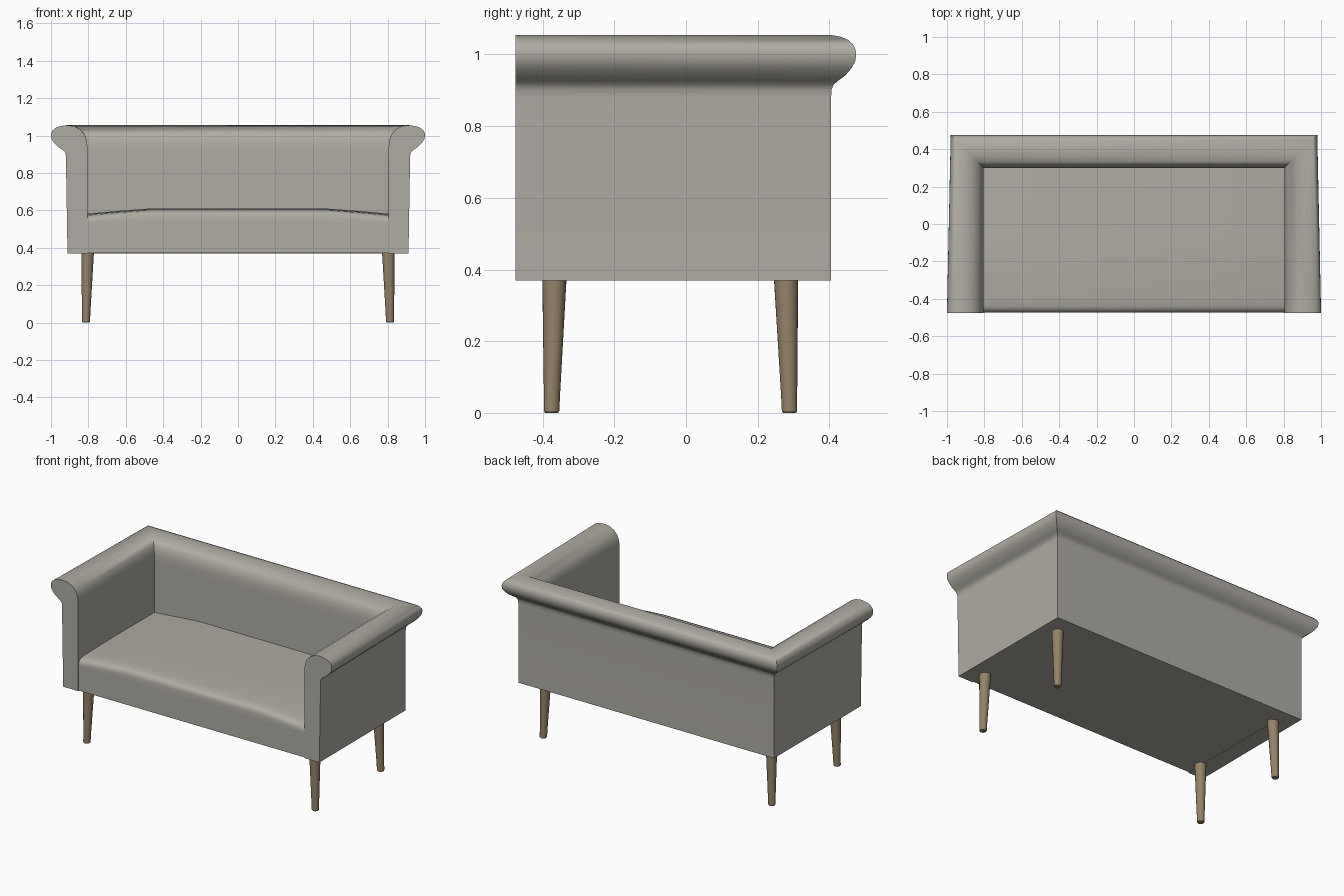
import bpy, bmesh, math
from mathutils import Vector

if "Cube" in bpy.data.objects:
    bpy.data.objects.remove(bpy.data.objects["Cube"])


def material(name, rgb):
    m = bpy.data.materials.new(name)
    m.diffuse_color = (*rgb, 1)
    m.use_nodes = True
    m.node_tree.nodes["Principled BSDF"].inputs["Base Color"].default_value = m.diffuse_color
    return m


fabric = material("warm grey fabric", (0.43, 0.41, 0.365))
wood = material("brown wood", (0.30, 0.225, 0.14))


def make(name, rings, mat, angle=45):
    """Skin a row of closed rings, cap both ends, shade smooth by angle."""
    bm = bmesh.new()
    vs = [[bm.verts.new(p) for p in ring] for ring in rings]
    n = len(rings[0])
    for a, b in zip(vs, vs[1:]):
        for i in range(n):
            j = (i + 1) % n
            bm.faces.new((a[i], a[j], b[j], b[i]))
    bm.faces.new(vs[0])
    bm.faces.new(vs[-1])
    bmesh.ops.recalc_face_normals(bm, faces=bm.faces)
    me = bpy.data.meshes.new(name)
    bm.to_mesh(me)
    bm.free()
    me.materials.append(mat)
    ob = bpy.data.objects.new(name, me)
    bpy.context.collection.objects.link(ob)
    bpy.ops.object.select_all(action='DESELECT')
    ob.select_set(True)
    bpy.context.view_layer.objects.active = ob
    bpy.ops.object.shade_smooth_by_angle(angle=math.radians(angle))
    return ob


# Arms and back: one rolled profile (outward offset, height) swept round a U
profile = [(0, .37), (0, .90), (0, .94), (.004, .975), (.015, 1.008), (.035, 1.033),
           (.065, 1.05), (.10, 1.055), (.13, 1.05), (.152, 1.041), (.166, 1.028),
           (.173, 1.014), (.175, 1.0), (.172, .98), (.162, .962), (.145, .942),
           (.125, .927), (.112, .916), (.106, .902), (.105, .88), (.105, .37)]


def front(side):
    # the arms flare slightly wider towards the front and top
    return [(side * (.805 + o * (1.015 + .1 * (z - .37) / .63)), -.475, z) for o, z in profile]


def corner(side):
    return [(side * (.805 + o), .30 + o, z) for o, z in profile]


make("rolled_arms_and_back", [front(-1), corner(-1), corner(1), front(1)], fabric)

# Seat: rounded front edge, crowned towards the middle
seat_profile = [(-.472, .373), (-.472, .53), (-.472, .565), (-.468, .582), (-.458, .593),
                (-.44, .600), (-.40, .605), (-.1, .609), (.302, .607), (.302, .373)]
stations = [(-.806, .027), (-.64, .012), (-.48, 0), (0, 0), (.48, 0), (.64, .012), (.806, .027)]
make("seat", [[(x, y, z - (drop if z > .54 else 0)) for y, z in seat_profile]
              for x, drop in stations], fabric)

# Legs: tapered round posts leaning slightly outwards
leg_rings = [(0, .018), (.005, .0215), (.05, .0225), (.38, .034)]
for side, s in (("left", -1), ("right", 1)):
    for end, top_y, foot_y in (("front", -.367, -.375), ("back", .279, .289)):
        rings = []
        for z, r in leg_rings:
            t = z / .38
            c = Vector((s * (.813 - .009 * t), foot_y + (top_y - foot_y) * t, z))
            rings.append([c + Vector((r * math.cos(a), r * math.sin(a), 0))
                          for a in (math.tau * k / 24 for k in range(24))])
        make(f"{end}_{side}_leg", rings, wood, 30)
